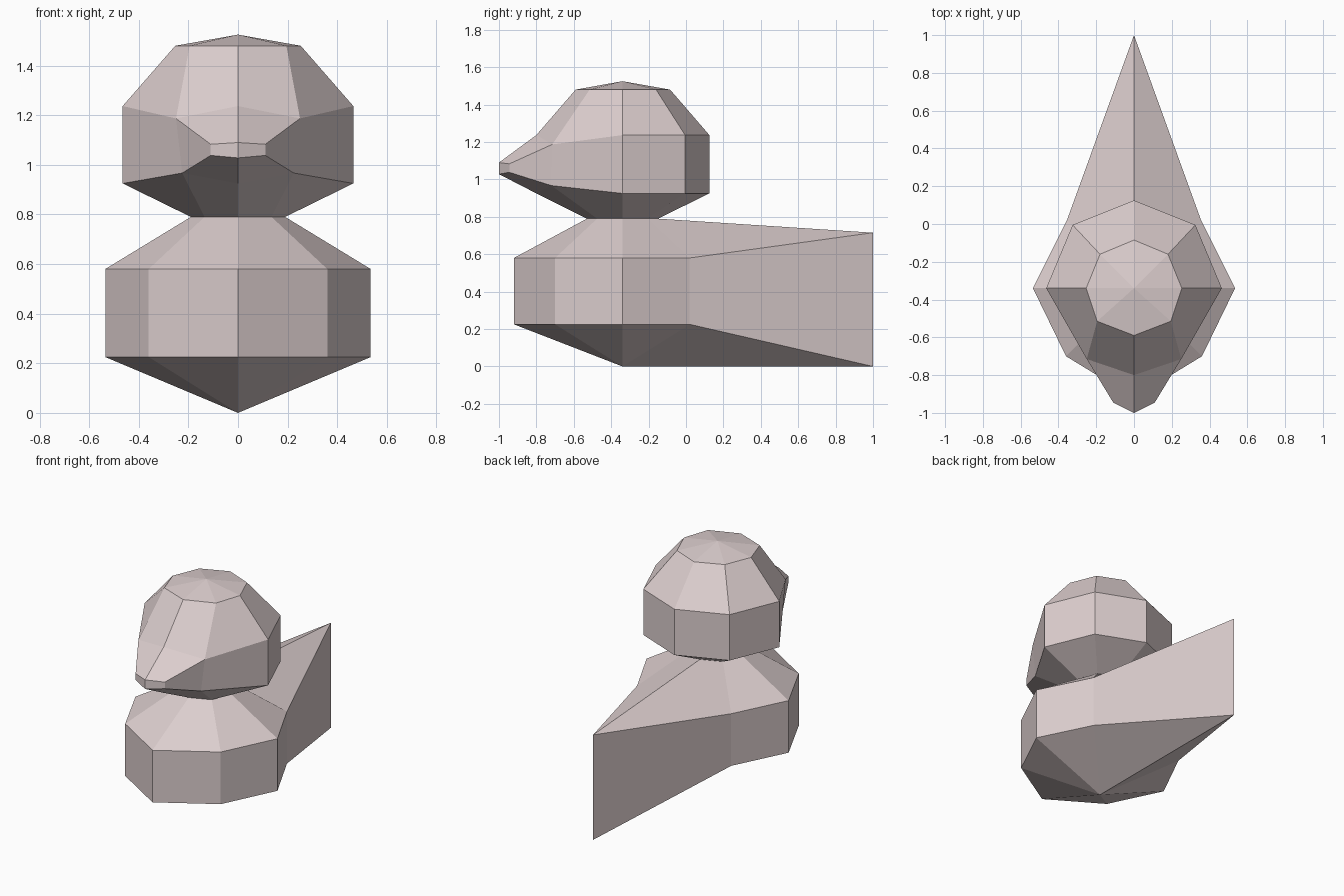
import bpy, bmesh

if "Cube" in bpy.data.objects:
    bpy.data.objects.remove(bpy.data.objects["Cube"])

mat = bpy.data.materials.new("pale pinkish grey")
mat.diffuse_color = (0.72, 0.62, 0.62, 1)
mat.use_nodes = True
mat.node_tree.nodes["Principled BSDF"].inputs["Base Color"].default_value = mat.diffuse_color
CY = -0.34  # y of the vertical axis through body and head


def mirrored_ring(half):
    """Five points from front to back on the right side -> closed ring of eight."""
    return half + [(-x, y, z) for x, y, z in reversed(half[1:-1])]


def level(z, front, fx, fy, side, bx, by, back):
    """Flat ring half: front, front corner, side, back corner, back."""
    return [(0, front, z), (fx, fy, z), (side, CY, z), (bx, by, z), (0, back, z)]


def build(name, halves, bottom=None, top=None):
    """Bridge the rings from bottom to top, with optional pointed ends."""
    bm = bmesh.new()
    rings = [[bm.verts.new(p) for p in mirrored_ring(h)] for h in halves]
    n = len(rings[0])
    for lo, hi in zip(rings, rings[1:]):
        for i in range(n):
            j = (i + 1) % n
            bm.faces.new((lo[i], lo[j], hi[j], hi[i]))
    for z, ring, flip in ((bottom, rings[0], True), (top, rings[-1], False)):
        if z is None:
            continue
        tip = bm.verts.new((0, CY, z))
        for i in range(n):
            a, b = ring[i], ring[(i + 1) % n]
            bm.faces.new((b, a, tip) if flip else (a, b, tip))
    mesh = bpy.data.meshes.new(name)
    bm.to_mesh(mesh)
    bm.free()
    mesh.materials.append(mat)
    obj = bpy.data.objects.new(name, mesh)
    bpy.context.collection.objects.link(obj)


# Neck opening shared by body and head
neck = level(0.79, -0.53, 0.135, -0.475, 0.19, 0.135, -0.205, -0.15)

# Body: octagonal hull whose rear point is drawn out into a tail
body_low = level(0.225, -0.92, 0.36, -0.70, 0.535, 0.355, 0.02, 1.0)
body_high = level(0.58, -0.92, 0.36, -0.70, 0.535, 0.355, 0.02, 1.0)
body_low[-1] = (0, 1.0, 0.0)
body_high[-1] = (0, 1.0, 0.715)
build("body_and_tail", [body_low, body_high, neck], bottom=0.0)

# Head: rings around the cheeks and crown
head_low = level(0.925, -0.80, 0.225, -0.72, 0.465, 0.325, -0.005, 0.125)
head_high = level(1.237, -0.80, 0.25, -0.715, 0.465, 0.325, -0.005, 0.125)
head_low[1] = (0.225, -0.72, 0.967)
head_high[1] = (0.25, -0.715, 1.187)
crown = level(1.48, -0.59, 0.195, -0.515, 0.253, 0.18, -0.16, -0.085)


# The front of the head is pulled out into a beak
def build_head():
    build("head", [neck, head_low, head_high, crown], top=1.525)
    mesh = bpy.data.objects["head"].data
    bm = bmesh.new()
    bm.from_mesh(mesh)
    front = [f for f in bm.faces
             if all(v.co.y < -0.7 for v in f.verts)]
    ext = bmesh.ops.extrude_face_region(bm, geom=front)
    bmesh.ops.delete(bm, geom=front, context='FACES')
    for v in ext["geom"]:
        if isinstance(v, bmesh.types.BMVert):
            up = v.co.z > 1.08
            if abs(v.co.x) < 0.01:
                v.co = (0, -1.0, 1.09 if up else 1.028)
            else:
                side = 1 if v.co.x > 0 else -1
                v.co = (0.11 * side, -0.945, 1.083 if up else 1.038)
    bmesh.ops.recalc_face_normals(bm, faces=bm.faces)
    bm.to_mesh(mesh)
    bm.free()


build_head()
